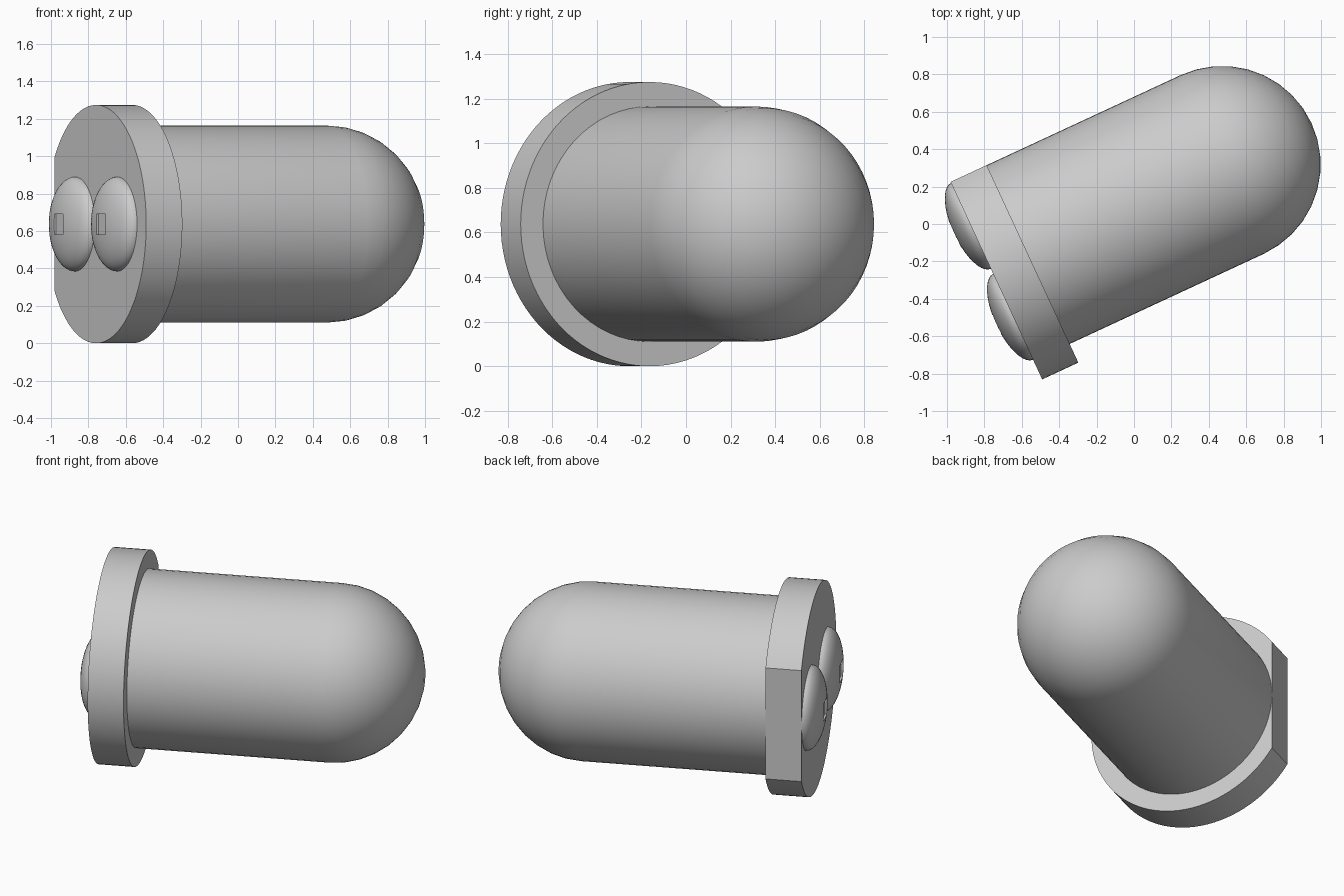
import bpy, bmesh, math
from mathutils import Matrix, Vector

cube = bpy.data.objects.get("Cube")
if cube:
    bpy.data.objects.remove(cube, do_unlink=True)

FLANGE_R, BODY_R, THICK, DOME_X = 0.637, 0.527, 0.213, 1.356
# Local frame: x runs along the lamp axis, the flat of the rim faces +y
PLACE = Matrix.Translation((-0.759, -0.253, FLANGE_R)) @ Matrix.Rotation(math.radians(24.9), 4, 'Z')

grey = bpy.data.materials.new("light_grey")
grey.use_nodes = True
grey.diffuse_color = (0.6, 0.6, 0.6, 1)
grey.node_tree.nodes["Principled BSDF"].inputs["Base Color"].default_value = (0.6, 0.6, 0.6, 1)


def finish(name, bm):
    bmesh.ops.recalc_face_normals(bm, faces=bm.faces)
    mesh = bpy.data.meshes.new(name)
    bm.to_mesh(mesh)
    bm.free()
    obj = bpy.data.objects.new(name, mesh)
    bpy.context.collection.objects.link(obj)
    obj.matrix_world = PLACE
    mesh.materials.append(grey)
    return obj


def smooth(obj):
    bpy.ops.object.select_all(action='DESELECT')
    obj.select_set(True)
    bpy.context.view_layer.objects.active = obj
    bpy.ops.object.shade_smooth_by_angle(angle=math.radians(35))


def lathe(name, profile, steps):
    """Spin an (x, radius) profile about the local x axis."""
    bm = bmesh.new()
    verts = [bm.verts.new((x, r, 0)) for x, r in profile]
    edges = [bm.edges.new(pair) for pair in zip(verts, verts[1:])]
    bmesh.ops.spin(bm, geom=verts + edges, cent=(0, 0, 0), axis=(1, 0, 0),
                   angle=math.tau, steps=steps)
    bmesh.ops.remove_doubles(bm, verts=bm.verts, dist=1e-5)
    return finish(name, bm)


# Rim: a disc with one side cut flat, level with the body
bm = bmesh.new()
flat = math.asin(BODY_R / FLANGE_R)
arc = 2 * math.pi - (math.pi - 2 * flat)
count = 80
outline = []
for i in range(count + 1):
    a = flat - arc * i / count
    outline.append(bm.verts.new((0, FLANGE_R * math.cos(a), FLANGE_R * math.sin(a))))
# turn the flat from local +z to local +y
bmesh.ops.rotate(bm, verts=outline, matrix=Matrix.Rotation(-math.pi / 2, 3, 'X'))
base = bm.faces.new(outline)
out = bmesh.ops.extrude_face_region(bm, geom=[base])
bmesh.ops.translate(bm, vec=Vector((THICK, 0, 0)),
                    verts=[g for g in out["geom"] if isinstance(g, bmesh.types.BMVert)])
smooth(finish("rim", bm))

# Body: a cylinder ending in a hemisphere
rings = 9
profile = [(THICK / 2, 0), (THICK / 2, BODY_R)]
for i in range(rings + 1):
    a = math.pi / 2 * i / rings
    profile.append((DOME_X + BODY_R * math.sin(a), BODY_R * math.cos(a)))
smooth(lathe("lamp_body", profile, 64))

# Two shallow mounds under the rim, each with a small square recess at its tip
MOUND_R, MOUND_H = 0.253, 0.1
for side, name in ((1, "left_mound"), (-1, "right_mound")):
    shape = [(0.05, 0), (0.05, MOUND_R)]
    for i in range(11):
        a = math.pi / 2 * i / 10
        shape.append((-MOUND_H * math.sin(a), MOUND_R * math.cos(a)))
    mound = lathe(name, shape, 40)
    mound.matrix_world = PLACE @ Matrix.Translation((0, side * 0.268, 0))

    bm = bmesh.new()
    bmesh.ops.create_cube(bm, size=0.11)
    cutter = finish(name + "_cutter", bm)
    cutter.matrix_world = PLACE @ Matrix.Translation((-MOUND_H - 0.04, side * 0.268, 0))
    cutter.hide_render = True
    cutter.hide_viewport = True
    cut = mound.modifiers.new("recess", 'BOOLEAN')
    cut.operation = 'DIFFERENCE'
    cut.solver = 'EXACT'
    cut.object = cutter
    smooth(mound)
